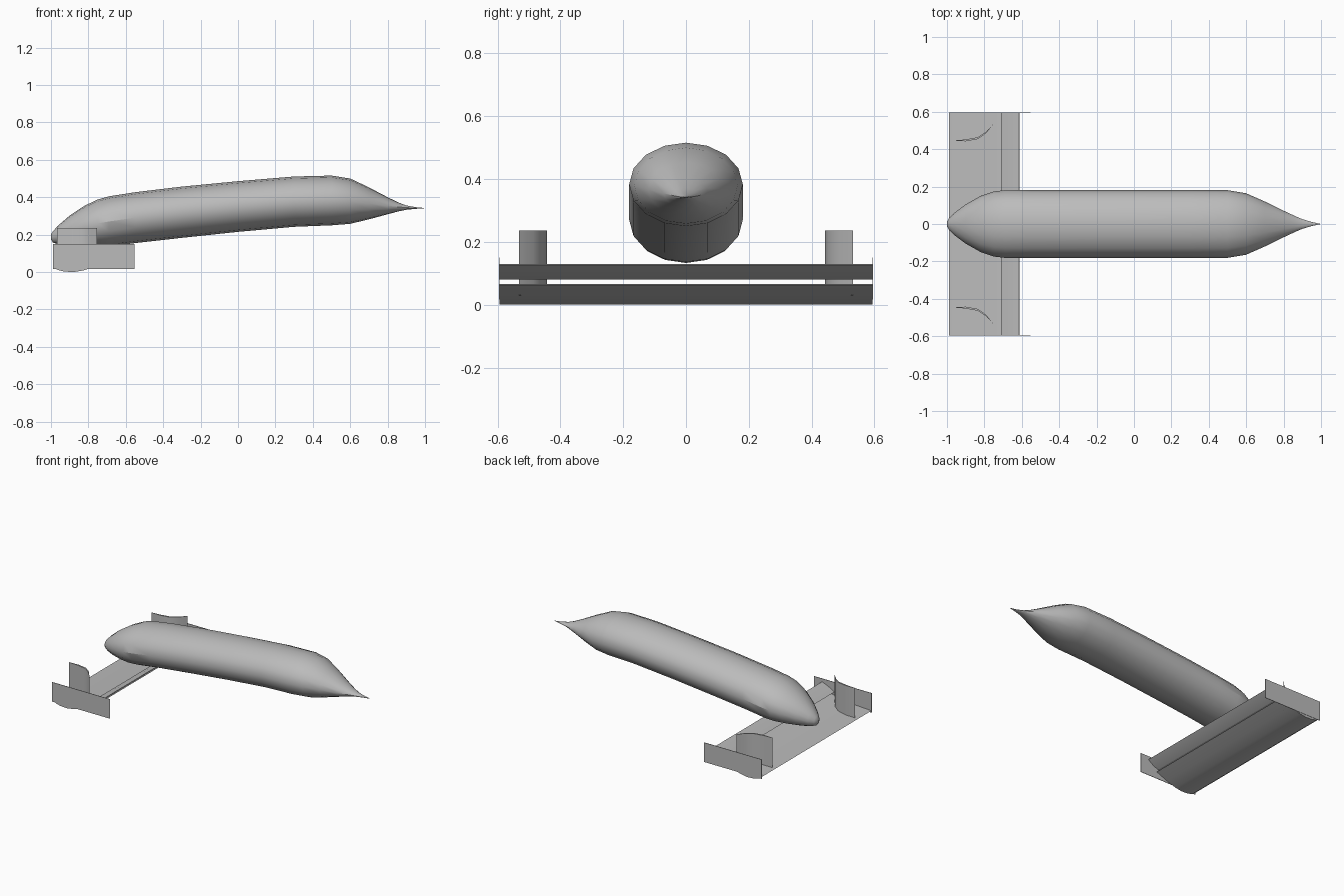
import bpy
import bmesh
from math import sin, cos, tau, radians

cube = bpy.data.objects.get("Cube")
if cube:
    bpy.data.objects.remove(cube, do_unlink=True)

# One plain grey for everything
grey = bpy.data.materials.new("plain grey")
grey.use_nodes = True
color = (0.5, 0.5, 0.5, 1)
grey.diffuse_color = color
grey.node_tree.nodes["Principled BSDF"].inputs["Base Color"].default_value = color


def finish(name, bm):
    bmesh.ops.recalc_face_normals(bm, faces=bm.faces)
    mesh = bpy.data.meshes.new(name)
    bm.to_mesh(mesh)
    bm.free()
    obj = bpy.data.objects.new(name, mesh)
    bpy.context.collection.objects.link(obj)
    mesh.materials.append(grey)
    bpy.ops.object.select_all(action='DESELECT')
    obj.select_set(True)
    bpy.context.view_layer.objects.active = obj
    bpy.ops.object.shade_smooth_by_angle(angle=radians(30))
    return obj


def loft(name, rings):
    """Skin a list of equal closed rings and cap both ends."""
    bm = bmesh.new()
    loops = [[bm.verts.new(p) for p in ring] for ring in rings]
    n = len(loops[0])
    for a, b in zip(loops, loops[1:]):
        for i in range(n):
            j = (i + 1) % n
            bm.faces.new((a[i], a[j], b[j], b[i]))
    bm.faces.new(loops[0])
    bm.faces.new(loops[-1])
    return finish(name, bm)


def span(name, profile, y0, y1):
    """Extrude an (x, z) profile across the width."""
    return loft(name, [[(x, y, z) for x, z in profile] for y in (y0, y1)])


# Nose body: elliptical stations as (x, half width, bottom, top)
stations = [
    (-1.0, 0.012, 0.175, 0.2), (-0.99, 0.03, 0.158, 0.218),
    (-0.96, 0.06, 0.148, 0.25), (-0.9, 0.105, 0.14, 0.302),
    (-0.82, 0.15, 0.135, 0.355), (-0.75, 0.174, 0.133, 0.388),
    (-0.69, 0.181, 0.136, 0.405), (-0.55, 0.181, 0.155, 0.427),
    (-0.3, 0.181, 0.183, 0.457), (0.0, 0.181, 0.215, 0.486),
    (0.3, 0.181, 0.242, 0.511), (0.5, 0.181, 0.25, 0.516),
    (0.6, 0.164, 0.258, 0.5), (0.7, 0.12, 0.282, 0.453),
    (0.8, 0.071, 0.309, 0.4), (0.86, 0.043, 0.325, 0.371),
    (0.9, 0.026, 0.333, 0.356), (0.95, 0.011, 0.338, 0.347),
    (0.995, 0.001, 0.341, 0.343),
]
rings = []
for x, w, low, high in stations:
    mid, h = (low + high) / 2, (high - low) / 2
    rings.append([(x, w * cos(tau * i / 16), mid + h * sin(tau * i / 16))
                  for i in range(16)])
loft("nose_body", rings)

# Wing: cambered main plane and a raised rear flap
span("main_plane", [(-0.99, 0.03), (-0.965, 0.012), (-0.93, 0.003), (-0.88, 0.0),
                    (-0.83, 0.008), (-0.76, 0.03), (-0.68, 0.063), (-0.685, 0.066),
                    (-0.78, 0.046), (-0.88, 0.036)], -0.594, 0.594)
span("rear_flap", [(-0.71, 0.083), (-0.69, 0.081), (-0.65, 0.1), (-0.613, 0.126),
                   (-0.616, 0.129), (-0.66, 0.111)], -0.594, 0.594)

# Endplates and curved upright vanes on both sides
vane = [(-0.968, 0.446), (-0.9, 0.442), (-0.834, 0.454), (-0.79, 0.486),
        (-0.754, 0.532), (-0.795, 0.49), (-0.834, 0.464), (-0.9, 0.452)]
for side, s in (("left", 1), ("right", -1)):
    # the model faces -y, so +y is its back
    end = "back" if s > 0 else "front"
    span("endplate_" + end, [(-0.99, 0.017), (-0.553, 0.017),
                             (-0.553, 0.15), (-0.99, 0.15)], s * 0.593, s * 0.596)
    loft("vane_" + end, [[(x, s * y, z) for x, y in vane] for z in (0.03, 0.236)])
